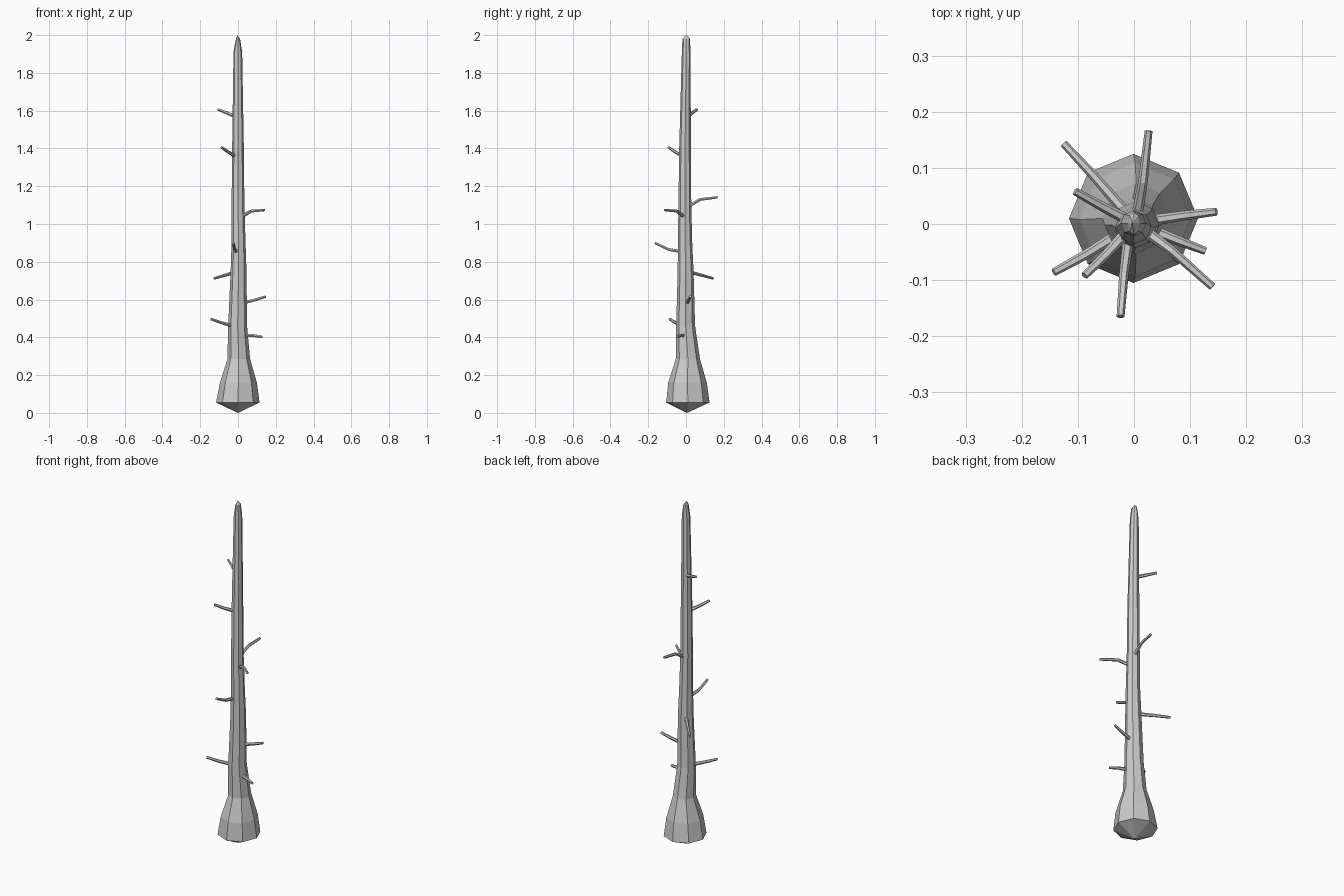
import bpy, bmesh
from math import sin, cos, pi
from mathutils import Vector


def finish(bm, name):
    bmesh.ops.recalc_face_normals(bm, faces=bm.faces)
    me = bpy.data.meshes.new(name)
    bm.to_mesh(me)
    bm.free()
    ob = bpy.data.objects.new(name, me)
    bpy.context.collection.objects.link(ob)
    return ob


def bridge(bm, a, b):
    n = len(a)
    for i in range(n):
        bm.faces.new((a[i], a[(i + 1) % n], b[(i + 1) % n], b[i]))


def fan(bm, ring, co):
    tip = bm.verts.new(co)
    for i in range(len(ring)):
        bm.faces.new((ring[i], ring[(i + 1) % len(ring)], tip))


# Trunk: eight-sided rings (centre x, centre y, z, radius x, radius y)
def trunk():
    rings = [
        (-0.001, 0.01, 0.055, 0.115, 0.115),
        (0.002, 0.008, 0.16, 0.098, 0.102),
        (0.004, 0.01, 0.285, 0.060, 0.064),
        (-0.002, -0.002, 0.46, 0.050, 0.050),
        (0.003, -0.002, 0.75, 0.042, 0.042),
        (0.003, -0.005, 0.90, 0.037, 0.038),
        (0.000, -0.006, 1.10, 0.034, 0.034),
        (0.000, -0.005, 1.40, 0.031, 0.031),
        (-0.001, 0.001, 1.91, 0.023, 0.023),
        (0.000, 0.001, 1.98, 0.011, 0.020),
    ]
    bm = bmesh.new()
    loops = [[bm.verts.new((x + rx * cos(k * pi / 4), y + ry * sin(k * pi / 4), z))
              for k in range(8)] for x, y, z, rx, ry in rings]
    for a, b in zip(loops, loops[1:]):
        bridge(bm, a, b)
    fan(bm, loops[0], (0, 0.005, 0))
    fan(bm, loops[-1], (-0.003, 0.002, 2.0))
    finish(bm, "trunk")


# Branch: thin six-sided tube along a short path, flat end
def branch(i, path, r0=0.010, r1=0.007):
    pts = [Vector(p) for p in path]
    inward = Vector((0, 0, pts[0].z)) - pts[0]
    pts[0] = pts[0] + inward * 0.4
    bm = bmesh.new()
    loops = []
    for j, p in enumerate(pts):
        d = (pts[min(j + 1, len(pts) - 1)] - pts[max(j - 1, 0)]).normalized()
        side = d.cross(Vector((0, 0, 1))).normalized()
        up = side.cross(d)
        r = r0 + (r1 - r0) * j / (len(pts) - 1)
        loops.append([bm.verts.new(p + r * (cos(k * pi / 3) * side + sin(k * pi / 3) * up))
                      for k in range(6)])
    for a, b in zip(loops, loops[1:]):
        bridge(bm, a, b)
    bm.faces.new(loops[0])
    bm.faces.new(loops[-1])
    finish(bm, f"branch_{i}")


trunk()
paths = [
    [(0.045, -0.015, 0.41), (0.085, -0.032, 0.409), (0.127, -0.048, 0.402)],
    [(-0.042, -0.028, 0.46), (-0.09, -0.057, 0.478), (-0.143, -0.086, 0.497)],
    [(0.042, 0.009, 0.582), (0.09, 0.015, 0.598), (0.147, 0.022, 0.616)],
    [(-0.025, 0.035, 0.745), (-0.072, 0.086, 0.728), (-0.125, 0.143, 0.712)],
    [(-0.016, -0.042, 0.855), (-0.018, -0.09, 0.864), (-0.024, -0.165, 0.9)],
    [(0.030, -0.018, 1.038), (0.068, -0.048, 1.068), (0.140, -0.112, 1.074)],
    [(0.009, 0.026, 1.095), (0.016, 0.075, 1.13), (0.026, 0.166, 1.141)],
    [(-0.025, -0.028, 1.36), (-0.05, -0.055, 1.38), (-0.088, -0.092, 1.406)],
    [(-0.024, 0.015, 1.57), (-0.06, 0.033, 1.588), (-0.105, 0.058, 1.606)],
]
for i, path in enumerate(paths, 1):
    branch(i, path)
